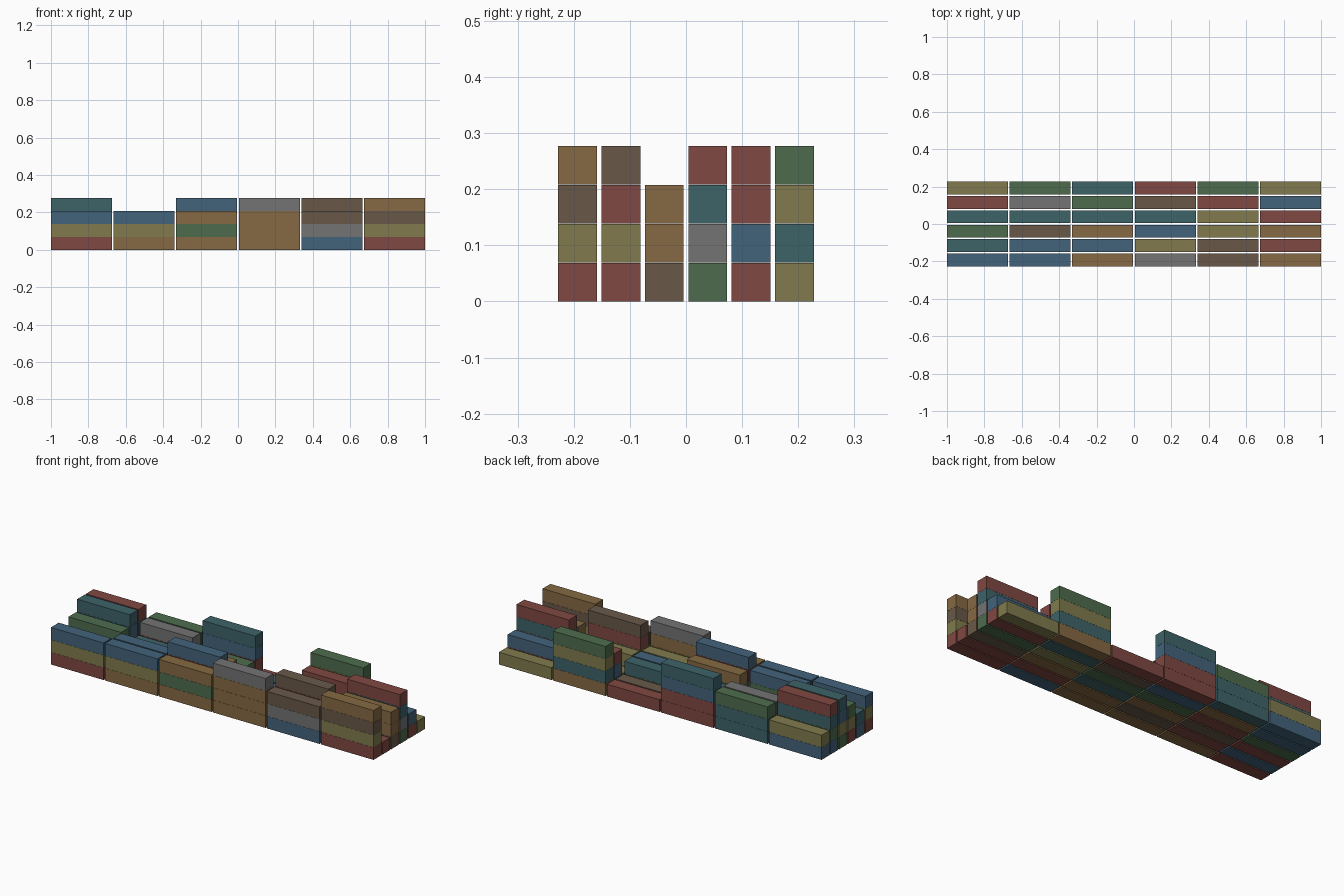
import bpy, bmesh

if "Cube" in bpy.data.objects:
    bpy.data.objects.remove(bpy.data.objects["Cube"])

# Container sizes and spacing
L, W, H = 0.3265, 0.0692, 0.0688
PX, PY, PZ = (2 - L) / 5, 0.0774, 0.0694

COLORS = {
    "r": ("red", (0.50, 0.29, 0.27)),
    "b": ("blue", (0.27, 0.39, 0.48)),
    "t": ("teal", (0.25, 0.39, 0.41)),
    "g": ("green", (0.31, 0.42, 0.31)),
    "y": ("olive", (0.50, 0.48, 0.31)),
    "o": ("orange_brown", (0.52, 0.41, 0.27)),
    "d": ("dark_brown", (0.41, 0.35, 0.29)),
    "s": ("grey", (0.45, 0.45, 0.45)),
}
MATS = {}
for key, (name, rgb) in COLORS.items():
    MATS[key] = bpy.data.materials.new(name)
    MATS[key].diffuse_color = (*[c ** 2.2 for c in rgb], 1)

# Rows run front to back, bays left to right; each string lists a stack bottom to top
ROWS = [
    ["ryb", "oyb", "ogo", "ooos", "bsd", "ryDo".lower()],
    ["bt", "rgb", "dyrb", "oy", "ryrd", "r"],
    ["ryg", "d", "obo", "tb", "oy", "doo"],
    ["gybt", "rt", "gt", "gt", "y", "gstr"],
    ["bgtr", "ors", "bg", "d", "tbr", "rb"],
    ["by", "ttg", "rrbt", "r", "otyg", "y"],
]


def container(name, x, y, z, mat):
    """One shipping container as a plain box standing on z."""
    bm = bmesh.new()
    bmesh.ops.create_cube(bm, size=1)
    bmesh.ops.scale(bm, vec=(L, W, H), verts=bm.verts)
    mesh = bpy.data.meshes.new(name)
    bm.to_mesh(mesh)
    bm.free()
    mesh.materials.append(mat)
    ob = bpy.data.objects.new(name, mesh)
    ob.location = (x, y, z + H / 2)
    bpy.context.collection.objects.link(ob)


# Stacks of containers
for j, row in enumerate(ROWS):
    for i, stack in enumerate(row):
        for k, c in enumerate(stack):
            container(f"container_bay{i + 1}_row{j + 1}_tier{k + 1}",
                      (i - 2.5) * PX, (j - 2.5) * PY, k * PZ, MATS[c])

for m in bpy.data.materials:
    if m.users and not m.is_grease_pencil:
        m.use_nodes = True
        m.node_tree.nodes["Principled BSDF"].inputs["Base Color"].default_value = m.diffuse_color
